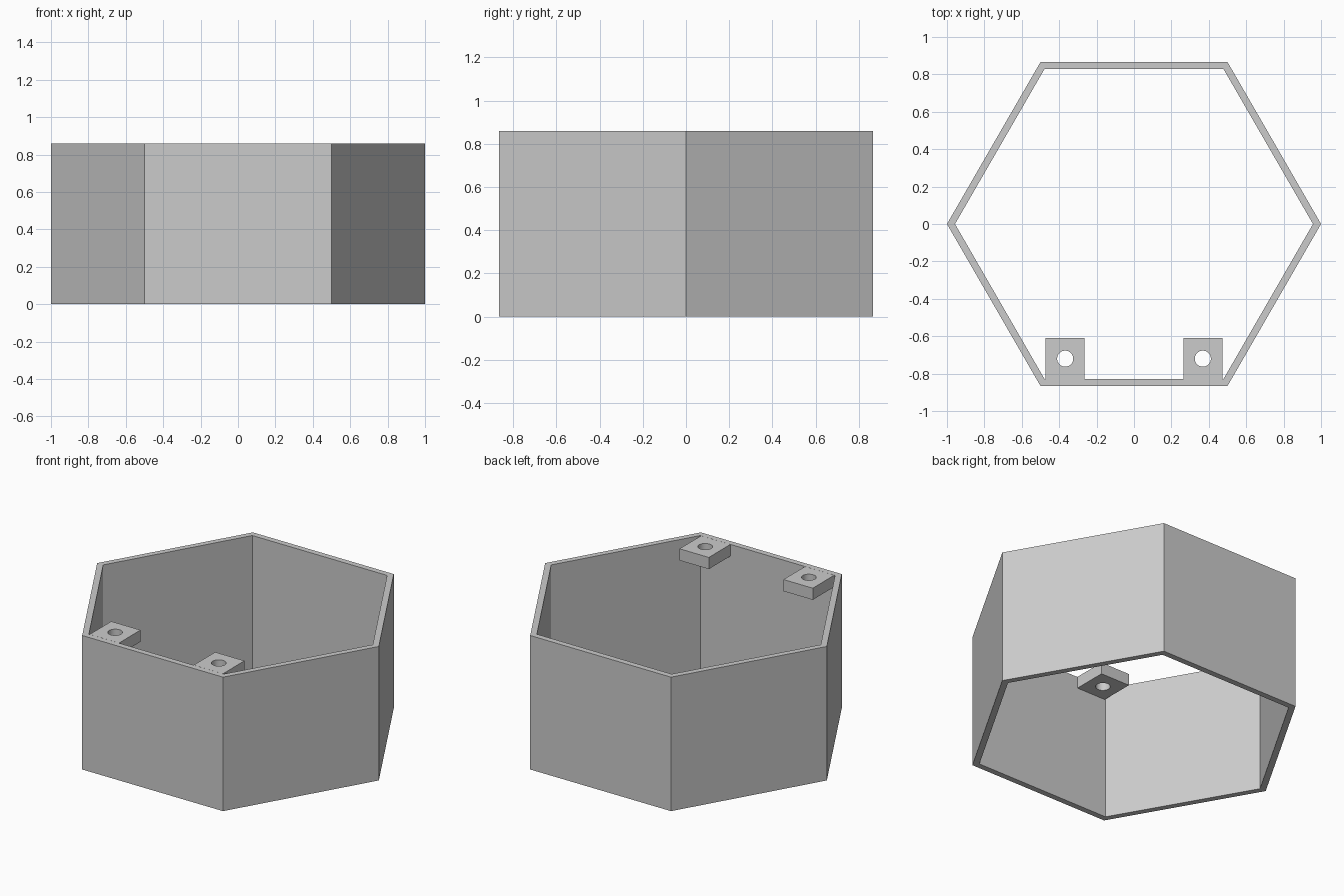
import bpy
import bmesh
from math import cos, sin, tau, radians

cube = bpy.data.objects.get("Cube")
if cube:
    bpy.data.objects.remove(cube, do_unlink=True)

HEIGHT = 0.86
TAB_THICKNESS = 0.075

# Single grey material
grey = bpy.data.materials.new("plain grey")
grey.use_nodes = True
colour = (0.6, 0.6, 0.6, 1)
grey.diffuse_color = colour
grey.node_tree.nodes["Principled BSDF"].inputs["Base Color"].default_value = colour


def ring(radius, sides, cx=0, cy=0):
    return [(cx + radius * cos(tau * i / sides), cy + radius * sin(tau * i / sides))
            for i in range(sides)]


def pierced_plate(name, outline, hole, bottom, top):
    """Extrude an outline with one hole between two heights."""
    bm = bmesh.new()
    edges = []
    for loop in (outline, hole):
        verts = [bm.verts.new((x, y, bottom)) for x, y in loop]
        edges += [bm.edges.new((verts[i - 1], verts[i])) for i in range(len(verts))]
    bmesh.ops.triangle_fill(bm, edges=edges, use_beauty=True, normal=(0, 0, 1))
    extruded = bmesh.ops.extrude_face_region(bm, geom=bm.faces[:], use_keep_orig=True)
    lifted = [g for g in extruded["geom"] if isinstance(g, bmesh.types.BMVert)]
    bmesh.ops.translate(bm, verts=lifted, vec=(0, 0, top - bottom))
    bmesh.ops.recalc_face_normals(bm, faces=bm.faces[:])
    mesh = bpy.data.meshes.new(name)
    bm.to_mesh(mesh)
    bm.free()
    mesh.materials.append(grey)
    obj = bpy.data.objects.new(name, mesh)
    bpy.context.collection.objects.link(obj)
    bpy.ops.object.select_all(action="DESELECT")
    obj.select_set(True)
    bpy.context.view_layer.objects.active = obj
    bpy.ops.object.shade_smooth_by_angle(angle=radians(30))
    return obj


# Open hexagonal wall
pierced_plate("hexagonal_wall", ring(1, 6), ring(0.957, 6), 0, HEIGHT)

# Screw tabs inside the top of the front wall
for side, name in ((1, "left_screw_tab"), (-1, "right_screw_tab")):
    inner, outer = 0.265 * side, 0.473 * side
    front, back = -0.828, -0.61
    outline = [(inner, front), (outer, front), (outer, back), (inner, back)]
    hole = ring(0.043, 32, 0.368 * side, -0.72)
    pierced_plate(name, outline, hole, HEIGHT - TAB_THICKNESS, HEIGHT)
